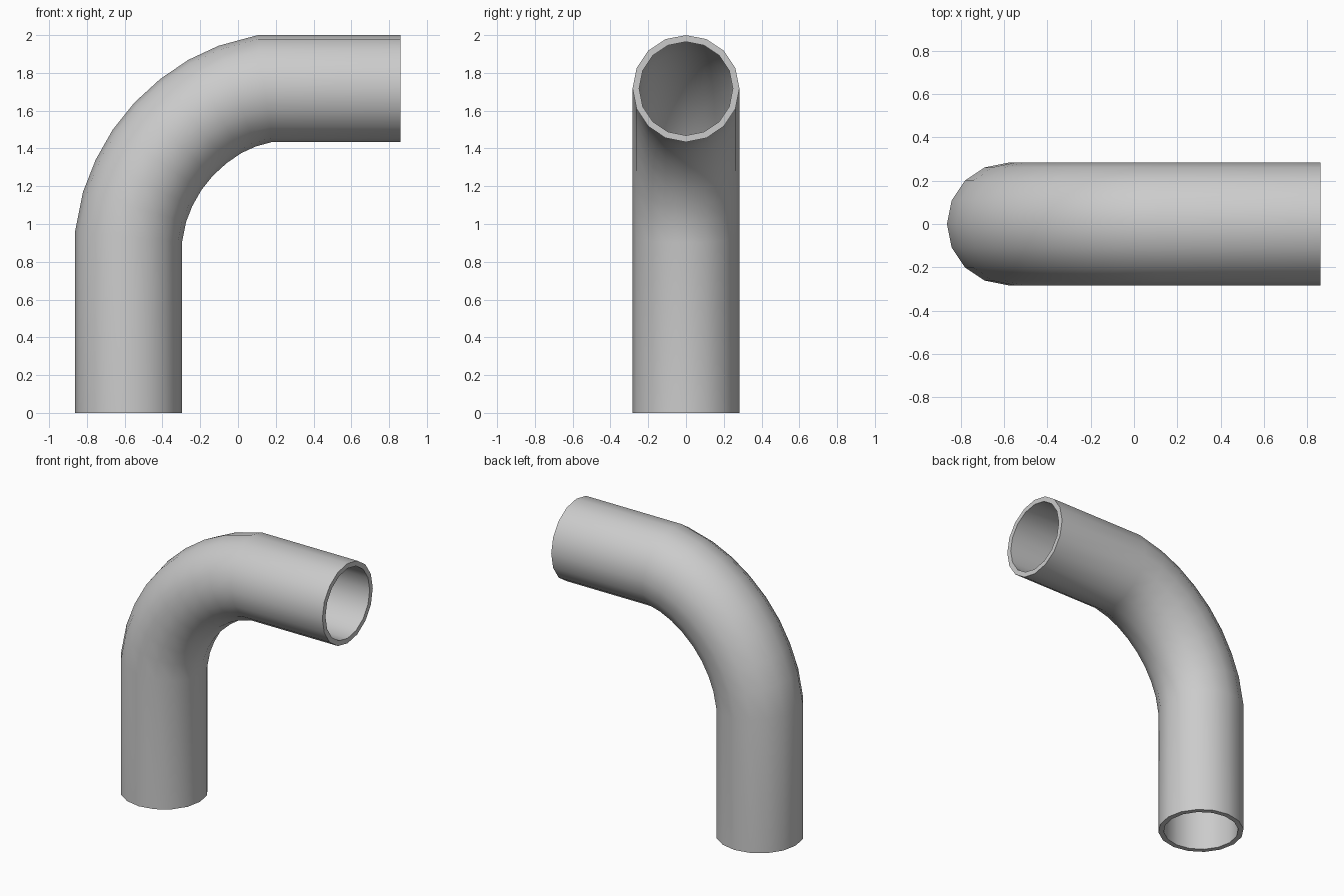
import bpy, bmesh
from math import sin, cos, pi, radians
from mathutils import Vector

if "Cube" in bpy.data.objects:
    bpy.data.objects.remove(bpy.data.objects["Cube"])

SIDES, OUTER, INNER = 16, 0.283, 0.248

# centreline (x, z): straight riser, quarter bend, straight outlet
path = [Vector((x, 0, z)) for x, z in (
    (-0.58, 0), (-0.58, 0.93), (-0.548, 1.09), (-0.498, 1.217), (-0.429, 1.339),
    (-0.341, 1.449), (-0.236, 1.545), (-0.123, 1.622), (-0.005, 1.677),
    (0.1425, 1.717), (0.86, 1.717))]


def rings(bm, radius):
    """Mitred cross-section at every path point."""
    out = []
    for i, p in enumerate(path):
        a = (path[i] - path[i - 1]).normalized() if i else Vector((0, 0, 1))
        b = (path[i + 1] - path[i]).normalized() if i < len(path) - 1 else Vector((1, 0, 0))
        t = (a + b).normalized()
        side = Vector((-t.z, 0, t.x)) / t.dot(a)
        out.append([bm.verts.new(p + radius * (cos(2 * pi * k / SIDES) * side
                    + sin(2 * pi * k / SIDES) * Vector((0, 1, 0)))) for k in range(SIDES)])
    return out


def bridge(bm, r, s):
    for k in range(SIDES):
        j = (k + 1) % SIDES
        bm.faces.new((r[k], r[j], s[j], s[k]))


# hollow pipe: outer skin, bore, and two annular rims
bm = bmesh.new()
skin, bore = rings(bm, OUTER), rings(bm, INNER)
for wall in (skin, bore):
    for r, s in zip(wall, wall[1:]):
        bridge(bm, r, s)
for e in (0, -1):
    bridge(bm, skin[e], bore[e])
bmesh.ops.recalc_face_normals(bm, faces=bm.faces[:])
mesh = bpy.data.meshes.new("bent_pipe")
bm.to_mesh(mesh)
bm.free()
pipe = bpy.data.objects.new("bent_pipe", mesh)
bpy.context.collection.objects.link(pipe)
bpy.context.view_layer.objects.active = pipe
pipe.select_set(True)
bpy.ops.object.shade_smooth_by_angle(angle=radians(35))
